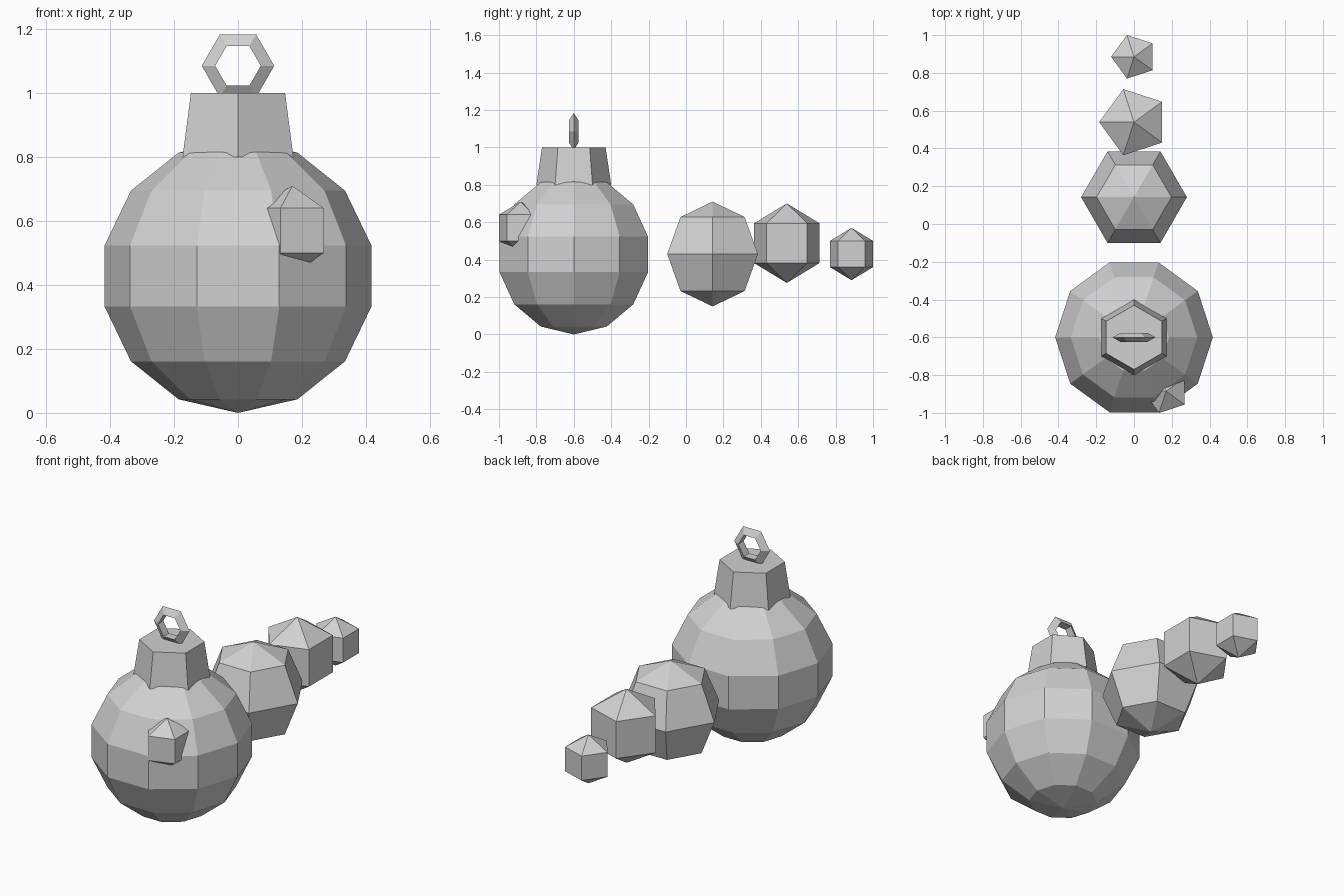
import bpy, bmesh
from math import pi, sin, cos

if "Cube" in bpy.data.objects:
    bpy.data.objects.remove(bpy.data.objects["Cube"])

grey = bpy.data.materials.new("plain grey")
grey.diffuse_color = (0.64, 0.64, 0.64, 1)
grey.use_nodes = True
grey.node_tree.nodes["Principled BSDF"].inputs["Base Color"].default_value = grey.diffuse_color


def revolve(name, profile, sides, loc, phase=0.0, closed=False, rot=(0, 0, 0)):
    """Revolve (radius, height) points around z; zero radius makes a pole."""
    bm = bmesh.new()
    rings = []
    for r, z in profile:
        if r < 1e-5:
            rings.append([bm.verts.new((0, 0, z))] * sides)
        else:
            angles = [phase + 2 * pi * i / sides for i in range(sides)]
            rings.append([bm.verts.new((r * cos(a), r * sin(a), z)) for a in angles])
    pairs = list(zip(rings, rings[1:]))
    if closed:
        pairs.append((rings[-1], rings[0]))
    for low, high in pairs:
        for i in range(sides):
            j = (i + 1) % sides
            corners = [low[i], low[j], high[j], high[i]]
            bm.faces.new(list(dict.fromkeys(corners)))
    bmesh.ops.recalc_face_normals(bm, faces=bm.faces)
    mesh = bpy.data.meshes.new(name)
    bm.to_mesh(mesh)
    bm.free()
    mesh.materials.append(grey)
    obj = bpy.data.objects.new(name, mesh)
    obj.location = loc
    obj.rotation_euler = rot
    bpy.context.collection.objects.link(obj)
    return obj


def ball(name, radius, sides, rows, loc, phase=0.0):
    profile = [(radius * sin(pi * k / rows), -radius * cos(pi * k / rows))
               for k in range(rows + 1)]
    return revolve(name, profile, sides, loc, phase)


# Large body, with a small bump low on its front right
ball("body", 0.428, 10, 7, (0, -0.6, 0.43 - 0.002))
ball("front_bump", 0.14, 5, 3, (0.17, -0.885, 0.57), pi)

# Row of shrinking balls behind the body
ball("tail_ball_large", 0.28, 6, 4, (0, 0.142, 0.43))
ball("tail_ball_medium", 0.2125, 5, 3, (0, 0.539, 0.488), pi)
ball("tail_ball_small", 0.14, 5, 3, (0, 0.885, 0.43), pi)

# Tapered six-sided cap
revolve("cap", [(0, 0.8), (0.2, 0.8), (0.17, 1.0), (0, 1.0)], 6, (0, -0.6, 0), pi / 6)

# Hanging loop with a triangular cross-section
major, minor = 0.0853, 0.028
section = [(major + minor * cos(2 * pi * k / 3), minor * sin(2 * pi * k / 3))
           for k in range(3)]
revolve("loop", section, 6, (0, -0.6, 1.085), closed=True, rot=(pi / 2, 0, 0))
